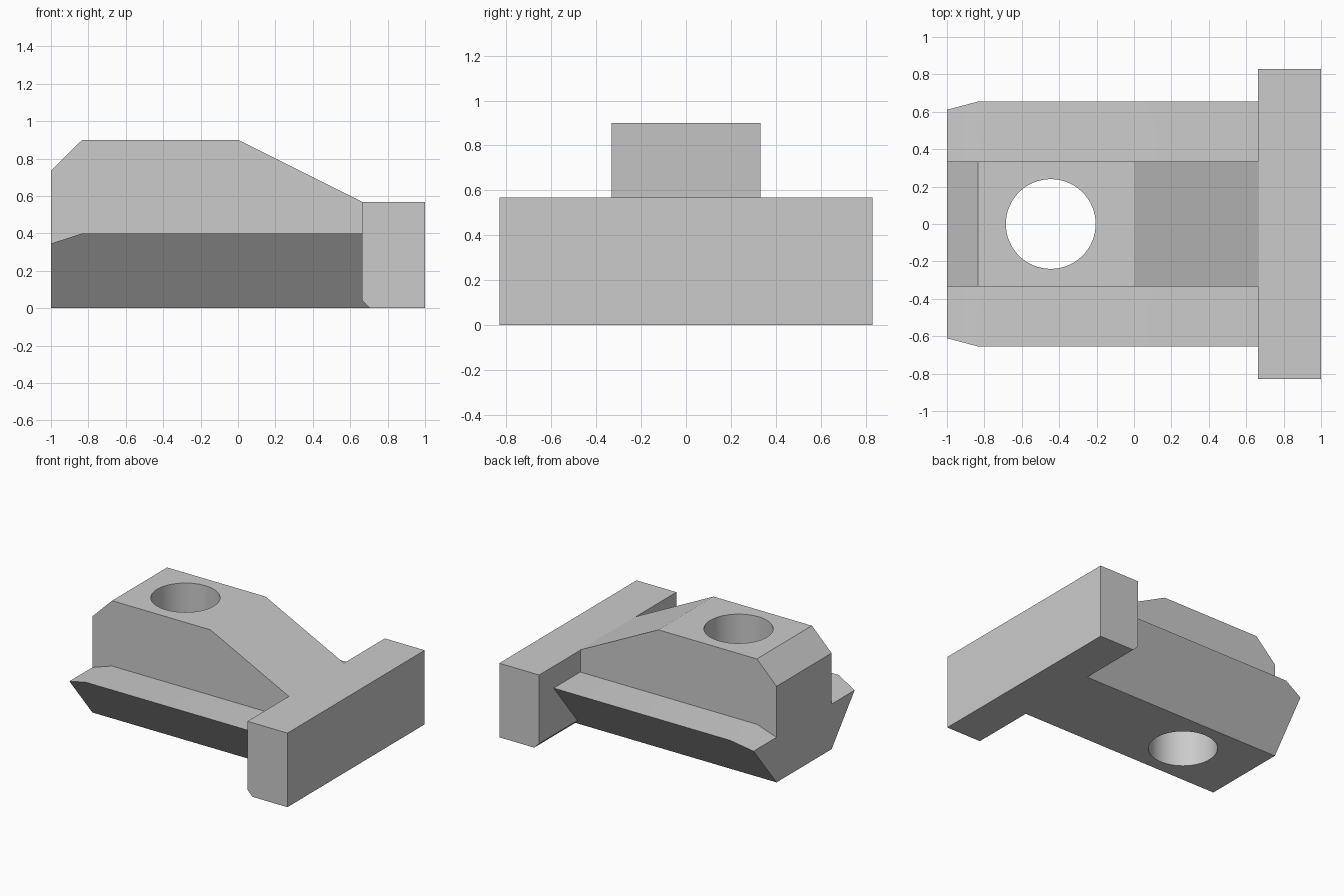
import bpy
import bmesh

if "Cube" in bpy.data.objects:
    bpy.data.objects.remove(bpy.data.objects["Cube"], do_unlink=True)

steel = bpy.data.materials.new("plain grey steel")
steel.use_nodes = True
grey = (0.6, 0.6, 0.6, 1)
steel.diffuse_color = grey
steel.node_tree.nodes["Principled BSDF"].inputs["Base Color"].default_value = grey


def loft(name, sections):
    """Solid through matching rings of points, capped at both ends."""
    bm = bmesh.new()
    rings = [[bm.verts.new(p) for p in ring] for ring in sections]
    for a, b in zip(rings, rings[1:]):
        for i in range(len(a)):
            j = (i + 1) % len(a)
            bm.faces.new((a[i], a[j], b[j], b[i]))
    bm.faces.new(rings[0])
    bm.faces.new(rings[-1])
    bmesh.ops.recalc_face_normals(bm, faces=bm.faces)
    mesh = bpy.data.meshes.new(name)
    bm.to_mesh(mesh)
    bm.free()
    mesh.materials.append(steel)
    obj = bpy.data.objects.new(name, mesh)
    bpy.context.collection.objects.link(obj)
    return obj


def side_profile(name, points, half_width):
    """Extrude an x-z outline symmetrically along y."""
    return loft(name, [[(x, y, z) for x, z in points] for y in (-half_width, half_width)])


def combine(target, other, operation):
    mod = target.modifiers.new("combine", "BOOLEAN")
    mod.operation = operation
    mod.solver = "EXACT"
    mod.object = other
    bpy.context.view_layer.objects.active = target
    bpy.ops.object.modifier_apply(modifier=mod.name)
    bpy.data.objects.remove(other, do_unlink=True)


# Dovetail rail: flares upward, with its top sloping down at the free end
HALF = 0.333


def dovetail(x, top):
    flare = HALF + 0.805 * top
    return [(x, -HALF, 0), (x, HALF, 0), (x, flare, top), (x, -flare, top)]


body = loft("clamp_body", [dovetail(-1, 0.345), dovetail(-0.833, 0.4), dovetail(0.8, 0.4)])

# Raised block with a chamfered end and a long ramp
block = side_profile("raised_block", [
    (-1, 0.2), (-1, 0.735), (-0.833, 0.9), (0, 0.9),
    (0.667, 0.567), (0.7, 0.55), (0.7, 0.2)], HALF)

# Wide cross head with a chamfered lower inner edge
head = side_profile("cross_head", [
    (0.662, 0.042), (0.662, 0.567), (1, 0.567), (1, 0), (0.704, 0)], 0.83)

combine(body, block, "UNION")
combine(body, head, "UNION")

# Bolt hole
bpy.ops.mesh.primitive_cylinder_add(vertices=64, radius=0.24, depth=3, location=(-0.445, 0, 0.4))
hole = bpy.context.object
hole.name = "bolt_hole_cutter"
hole.hide_render = True
hole.data.materials.append(steel)
combine(body, hole, "DIFFERENCE")

bpy.ops.object.select_all(action="DESELECT")
body.select_set(True)
bpy.context.view_layer.objects.active = body
bpy.ops.object.shade_smooth_by_angle(angle=0.35)
